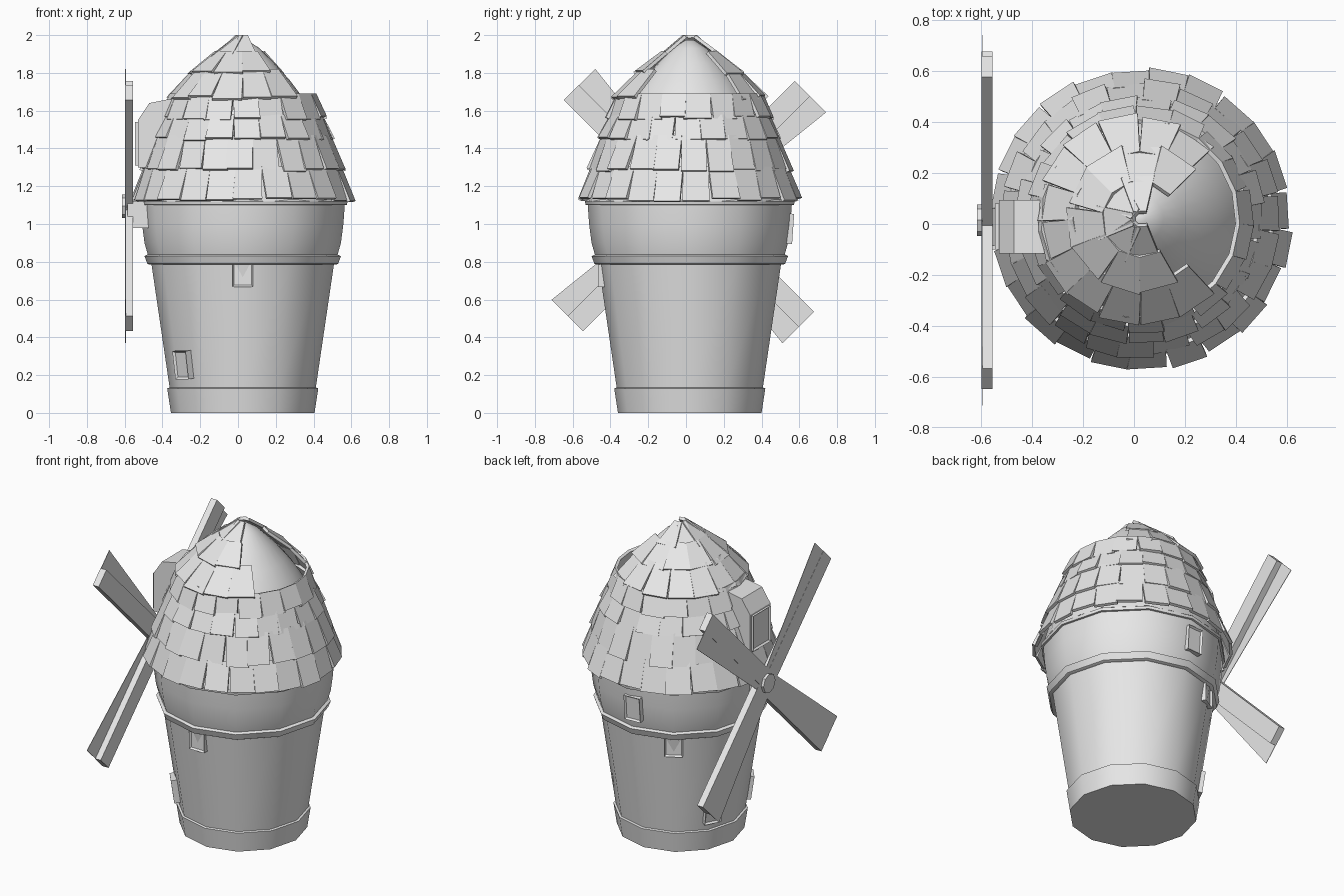
import bpy, bmesh, math, random
from mathutils import Vector, Matrix

random.seed(4)
if "Cube" in bpy.data.objects:
    bpy.data.objects.remove(bpy.data.objects["Cube"])

grey = bpy.data.materials.new("plain_grey")
grey.use_nodes = True
grey.diffuse_color = (0.8, 0.8, 0.8, 1)
grey.node_tree.nodes["Principled BSDF"].inputs["Base Color"].default_value = (0.8, 0.8, 0.8, 1)

CX, CY = 0.025, 0.02          # tower axis
HUB_Y, HUB_Z = 0.015, 1.095   # sail axis


def finish(name, bm, smooth=False):
    bmesh.ops.recalc_face_normals(bm, faces=bm.faces[:])
    mesh = bpy.data.meshes.new(name)
    bm.to_mesh(mesh)
    bm.free()
    mesh.materials.append(grey)
    obj = bpy.data.objects.new(name, mesh)
    bpy.context.collection.objects.link(obj)
    if smooth:
        bpy.ops.object.select_all(action='DESELECT')
        obj.select_set(True)
        bpy.context.view_layer.objects.active = obj
        bpy.ops.object.shade_smooth_by_angle(angle=math.radians(40))
    return obj


def prism(bm, lower, upper):
    """Solid between two matching outlines."""
    a = [bm.verts.new(p) for p in lower]
    b = [bm.verts.new(p) for p in upper]
    n = len(a)
    bm.faces.new(a[::-1])
    bm.faces.new(b)
    for i in range(n):
        j = (i + 1) % n
        bm.faces.new((a[i], a[j], b[j], b[i]))


def lathe(name, profile, sides):
    """Capped turned shape around the tower axis."""
    bm = bmesh.new()
    rings = []
    for r, z in profile:
        angles = [math.tau * i / sides for i in range(sides)]
        rings.append([bm.verts.new((CX + r * math.cos(t), CY + r * math.sin(t), z)) for t in angles])
    for a, b in zip(rings, rings[1:]):
        for i in range(sides):
            j = (i + 1) % sides
            bm.faces.new((a[i], a[j], b[j], b[i]))
    bm.faces.new(rings[0][::-1])
    bm.faces.new(rings[-1])
    return finish(name, bm, True)


def box(name, lo, hi):
    bm = bmesh.new()
    square = [(lo[0], lo[1]), (hi[0], lo[1]), (hi[0], hi[1]), (lo[0], hi[1])]
    prism(bm, [(x, y, lo[2]) for x, y in square], [(x, y, hi[2]) for x, y in square])
    return finish(name, bm)


# Tower walls, footing and bands
lathe("footing", [(0.38, 0), (0.4, 0.13), (0.385, 0.135)], 12)
lathe("lower_wall", [(0.385, 0.12), (0.485, 0.8)], 12)
lathe("middle_band", [(0.495, 0.785), (0.505, 0.79), (0.52, 0.83), (0.5, 0.84)], 12)
lathe("upper_wall", [(0.5, 0.83), (0.52, 0.9), (0.533, 1.0), (0.54, 1.1)], 12)
lathe("top_rim", [(0.54, 1.1), (0.552, 1.102), (0.555, 1.12), (0.54, 1.13)], 12)

# Dome beneath the shingles
lathe("roof_dome", [(0.54, 1.12), (0.49, 1.3), (0.43, 1.46), (0.36, 1.6), (0.31, 1.68),
                    (0.25, 1.76), (0.17, 1.85), (0.09, 1.93), (0.02, 1.975)], 24)


# Shingle rows: lower edge, upper edge, count, bare angle on the +x side
def shingle_row(name, low, high, count, bare):
    bm = bmesh.new()
    step = math.tau / count
    shift = random.uniform(0, step)
    for i in range(count):
        t = shift + i * step
        if abs(math.remainder(t, math.tau)) < math.radians(bare):
            continue
        out = Vector((math.cos(t), math.sin(t), 0))
        side = Vector((-out.y, out.x, 0))
        lift = random.uniform(-0.008, 0.012)
        skew = random.uniform(-0.012, 0.012)
        drop = random.uniform(-0.008, 0.012)
        base = Vector((CX, CY, 0))
        bottom = base + out * (low[0] + lift) + Vector((0, 0, low[1] + drop))
        top = base + out * high[0] + Vector((0, 0, high[1]))
        normal = (top - bottom).cross(side).normalized()
        if normal.z < 0:
            normal.negate()
        wb = math.tan(step / 2) * low[0] * random.uniform(0.92, 1.03)
        wt = max(math.tan(step / 2) * high[0], 0.025)
        outer = [bottom - side * (wb - skew), bottom + side * (wb + skew),
                 top + side * wt, top - side * wt]
        prism(bm, [p - normal * 0.018 for p in outer], outer)
    finish(name, bm)


rows = [(0.585, 1.13, 24, 0), (0.535, 1.285, 23, 0), (0.48, 1.45, 21, 0), (0.435, 1.56, 19, 0),
        (0.4, 1.67, 16, 43), (0.275, 1.8, 11, 45), (0.16, 1.895, 8, 58)]
for k, (r, z, count, bare) in enumerate(rows):
    if k + 1 < len(rows):
        high = (rows[k + 1][0] - 0.015, rows[k + 1][1] + 0.02)
    else:
        high = (0.03, 2.0)
    shingle_row(f"shingle_row_{k + 1}", (r, z), high, count, bare)


# Framed windows with a recessed pane
def window(name, place, azimuth, lean, w, h, depth=0.04):
    bm = bmesh.new()
    bmesh.ops.create_cube(bm, size=1)
    bmesh.ops.scale(bm, vec=(depth, w, h), verts=bm.verts)
    bm.normal_update()
    front = max(bm.faces, key=lambda f: f.normal.x)
    bmesh.ops.inset_individual(bm, faces=[front], thickness=0.013)
    bmesh.ops.translate(bm, vec=(-0.012, 0, 0), verts=front.verts)
    turn = Matrix.Rotation(math.radians(azimuth), 4, 'Z') @ Matrix.Rotation(math.radians(lean), 4, 'Y')
    bmesh.ops.transform(bm, matrix=Matrix.Translation(place) @ turn, verts=bm.verts)
    finish(name, bm)


for name, az, r, z, lean, h in [("front_window", -90, 0.465, 0.735, 0, 0.135),
                                ("side_window", 120, 0.462, 0.735, 0, 0.135),
                                ("upper_window", 93, 0.525, 0.975, 4, 0.16),
                                ("low_window_front", 219, 0.405, 0.255, 8, 0.15),
                                ("low_window_back", 153, 0.4, 0.255, 8, 0.15)]:
    t = math.radians(az)
    window(name, (CX + r * math.cos(t), CY + r * math.sin(t), z), az, lean, 0.11, h)

# Dormer hood and its window
bm = bmesh.new()
hood = [(-0.2, 1.3), (-0.53, 1.3), (-0.53, 1.55), (-0.47, 1.64), (-0.37, 1.66), (-0.2, 1.66)]
prism(bm, [(x, -0.115, z) for x, z in hood], [(x, 0.095, z) for x, z in hood])
finish("dormer", bm)
window("dormer_window", (-0.53, -0.01, 1.425), 180, 0, 0.18, 0.23, 0.03)

# Axle, bearing block and hub
box("axle", (-0.58, HUB_Y - 0.04, HUB_Z - 0.05), (-0.3, HUB_Y + 0.04, HUB_Z + 0.03))
box("bearing_block", (-0.585, -0.1, 0.98), (-0.47, 0.06, 1.12))
bm = bmesh.new()
ring = [(HUB_Y + 0.062 * math.cos(i * math.tau / 8), HUB_Z + 0.062 * math.sin(i * math.tau / 8))
        for i in range(8)]
prism(bm, [(-0.55, y, z) for y, z in ring], [(-0.615, y, z) for y, z in ring])
finish("hub", bm)

# Four sails, each a beam with a thin board along one side
for k in range(4):
    t = math.radians(45 + 90 * k)
    u = Vector((0, math.cos(t), math.sin(t)))
    v = Vector((0, math.sin(t), -math.cos(t)))
    hub = Vector((0, HUB_Y, HUB_Z))
    beam = [(0.02, -0.072), (0.865, -0.072), (0.865, 0.042), (0.02, 0.042)]
    board = [(0.05, 0.0), (0.864, 0.0), (0.864, 0.163), (0.05, 0.075)]
    for name, outline, x0, x1 in [("beam", beam, -0.555, -0.598), ("board", board, -0.594, -0.597)]:
        bm = bmesh.new()
        flat = [hub + u * a + v * b for a, b in outline]
        prism(bm, [p + Vector((x0, 0, 0)) for p in flat], [p + Vector((x1, 0, 0)) for p in flat])
        finish(f"sail_{name}_{k + 1}", bm)
